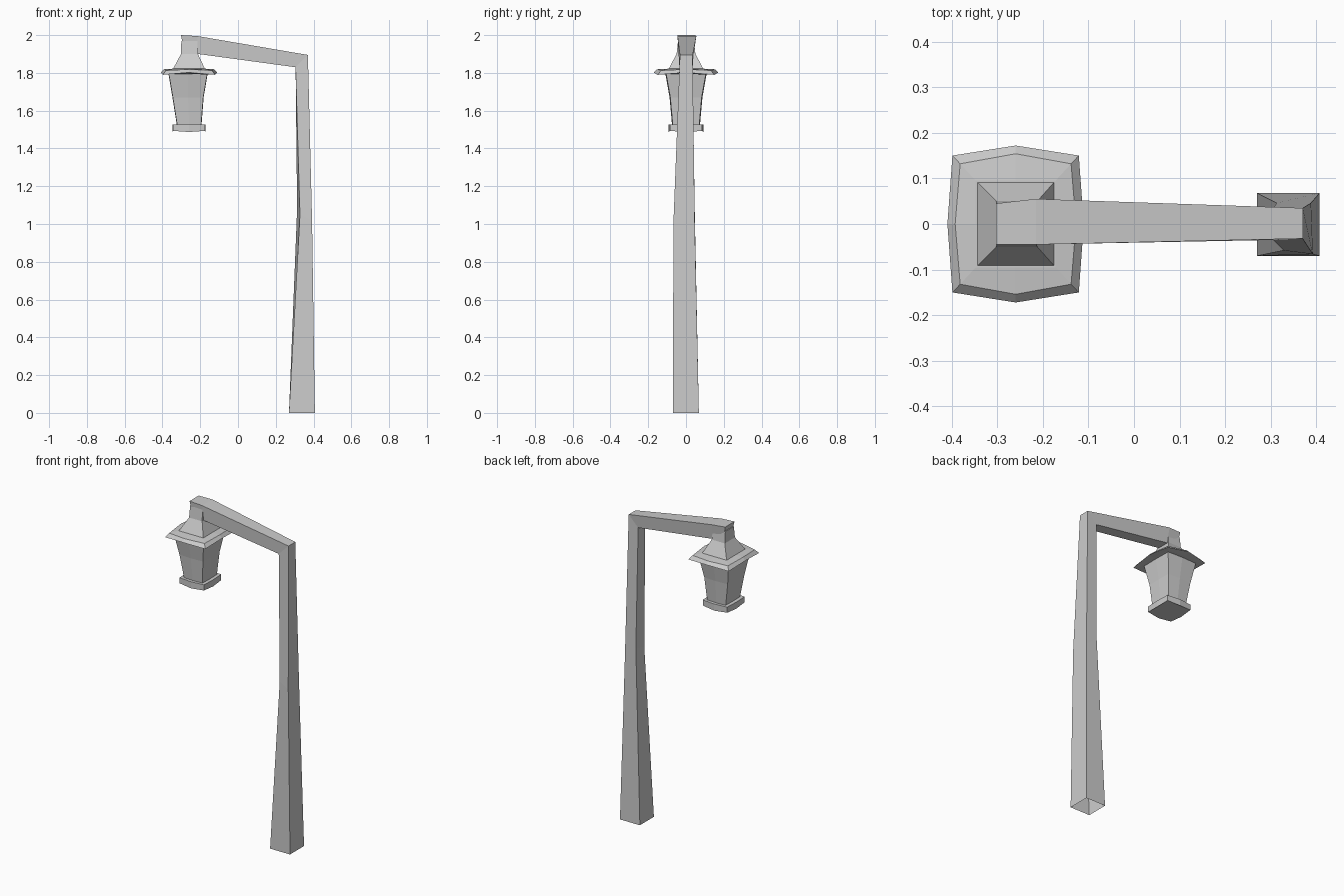
import bpy, bmesh

cube = bpy.data.objects.get("Cube")
if cube:
    bpy.data.objects.remove(cube, do_unlink=True)

grey = bpy.data.materials.new("plain_grey")
grey.use_nodes = True
colour = (0.6, 0.6, 0.6, 1)
grey.diffuse_color = colour
grey.node_tree.nodes["Principled BSDF"].inputs["Base Color"].default_value = colour


def loft(name, rings, cap_start=True, cap_end=True):
    """Join rings of equal point count into a flat-shaded skin."""
    bm = bmesh.new()
    loops = [[bm.verts.new(p) for p in ring] for ring in rings]
    count = len(loops[0])
    for a, b in zip(loops, loops[1:]):
        for i in range(count):
            j = (i + 1) % count
            bm.faces.new((a[i], a[j], b[j], b[i]))
    if cap_start:
        bm.faces.new(loops[0][::-1])
    if cap_end:
        bm.faces.new(loops[-1])
    mesh = bpy.data.meshes.new(name)
    bm.to_mesh(mesh)
    bm.free()
    mesh.materials.append(grey)
    obj = bpy.data.objects.new(name, mesh)
    bpy.context.collection.objects.link(obj)
    return obj


def rect(x0, x1, y0, y1, z):
    return [(x0, y0, z), (x1, y0, z), (x1, y1, z), (x0, y1, z)]


def bulged(x0, x1, y, bulge, z, lift=0):
    """Rectangle whose side midpoints are pushed outwards."""
    xm = (x0 + x1) / 2
    return [(x0, -y, z), (xm, -y - bulge, z + lift), (x1, -y, z),
            (x1 + bulge / 2, 0, z + lift), (x1, y, z), (xm, y + bulge, z + lift),
            (x0, y, z), (x0 - bulge / 2, 0, z + lift)]


# Tapered post, open at the foot, mitred into the sloping arm
elbow = [(0.305, -0.035, 1.83), (0.37, -0.032, 1.895),
         (0.37, 0.035, 1.895), (0.305, 0.035, 1.83)]
middle = [(0.328, -0.058, 1.05), (0.392, -0.066, 1.02),
          (0.388, 0.046, 1.02), (0.313, 0.046, 1.08)]
loft("post", [rect(0.27, 0.407, -0.07, 0.068, 0), middle, elbow], False, False)

# Arm, slightly wider towards the lamp
arm_end = [(-0.21, -0.035, 1.90), (-0.215, -0.045, 1.995),
           (-0.215, 0.055, 1.995), (-0.21, 0.04, 1.90)]
arm_tip = [(-0.285, -0.04, 1.92), (-0.302, -0.045, 2.0),
           (-0.302, 0.045, 2.0), (-0.285, 0.04, 1.92)]
loft("arm", [elbow, arm_end, arm_tip], False, True)

# Flared neck hanging from the arm tip
loft("lamp_neck", [rect(-0.347, -0.172, -0.095, 0.095, 1.815),
                   rect(-0.302, -0.212, -0.05, 0.05, 1.90),
                   rect(-0.300, -0.215, -0.042, 0.042, 1.97)])

# Lamp roof with bevelled rim
loft("lamp_roof", [bulged(-0.37, -0.15, 0.12, 0.01, 1.795),
                   bulged(-0.398, -0.121, 0.150, 0.022, 1.79, 0.012),
                   bulged(-0.381, -0.138, 0.132, 0.022, 1.813, 0.006),
                   bulged(-0.347, -0.172, 0.095, 0, 1.822)])

# Lantern body, narrowing downwards
loft("lantern_body", [bulged(-0.322, -0.195, 0.070, 0.004, 1.525),
                      bulged(-0.345, -0.184, 0.083, 0.004, 1.67),
                      bulged(-0.367, -0.162, 0.106, 0.004, 1.80)])

# Lantern base slab
loft("lantern_base", [bulged(-0.343, -0.175, 0.085, 0.008, 1.493, -0.006),
                      bulged(-0.343, -0.175, 0.085, 0.008, 1.528)])
